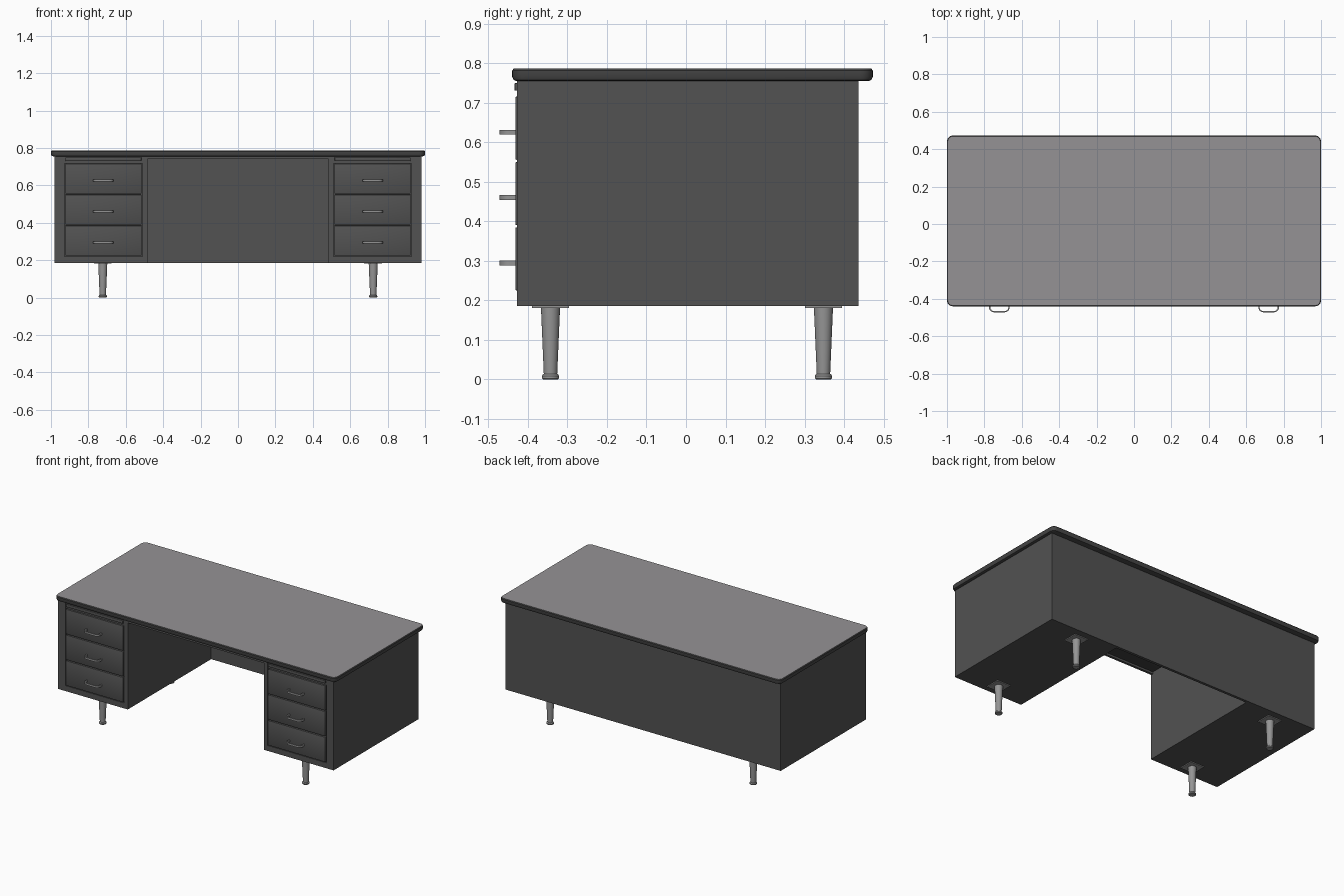
import bpy, bmesh, math
from mathutils import Vector

cube = bpy.data.objects.get("Cube")
if cube:
    bpy.data.objects.remove(cube, do_unlink=True)


def material(name, rgb):
    m = bpy.data.materials.new(name)
    m.use_nodes = True
    m.diffuse_color = (*rgb, 1)
    m.node_tree.nodes["Principled BSDF"].inputs["Base Color"].default_value = (*rgb, 1)
    return m


BODY = material("charcoal_steel", (0.085, 0.085, 0.085))
EDGE = material("dark_rubber_edge", (0.06, 0.06, 0.06))
TOP = material("warm_grey_laminate", (0.30, 0.29, 0.30))
METAL = material("brushed_metal", (0.30, 0.30, 0.30))


def finish(name, bm, *mats, smooth=False):
    bmesh.ops.recalc_face_normals(bm, faces=bm.faces)
    me = bpy.data.meshes.new(name)
    bm.to_mesh(me)
    bm.free()
    for m in mats:
        me.materials.append(m)
    ob = bpy.data.objects.new(name, me)
    bpy.context.collection.objects.link(ob)
    if smooth:
        bpy.ops.object.select_all(action='DESELECT')
        ob.select_set(True)
        bpy.context.view_layer.objects.active = ob
        bpy.ops.object.shade_smooth_by_angle(angle=math.radians(35))
    return ob


def box(name, lo, hi, mat, bevel=0.0):
    """Box between two corners, optionally with rounded edges."""
    bm = bmesh.new()
    bmesh.ops.create_cube(bm, size=1)
    lo, hi = Vector(lo), Vector(hi)
    for v in bm.verts:
        v.co = (lo + hi) / 2 + v.co * (hi - lo)
    if bevel:
        bmesh.ops.bevel(bm, geom=bm.edges[:], offset=bevel, segments=2,
                        profile=0.5, affect='EDGES')
    return finish(name, bm, mat, smooth=bevel > 0)


def x_box(name, s, x0, x1, y0, y1, z0, z1, mat, bevel=0.0):
    """Box given on the +x side, placed on side s."""
    a, b = sorted((s * x0, s * x1))
    return box(name, (a, y0, z0), (b, y1, z1), mat, bevel)


def lathe(name, profile, x, y, mat, sides=24):
    bm = bmesh.new()
    rings = [[bm.verts.new((x + r * math.cos(math.tau * i / sides),
                            y + r * math.sin(math.tau * i / sides), z))
              for i in range(sides)] for r, z in profile]
    for a, b in zip(rings, rings[1:]):
        for i in range(sides):
            j = (i + 1) % sides
            bm.faces.new((a[i], a[j], b[j], b[i]))
    bm.faces.new(rings[0])
    bm.faces.new(rings[-1])
    return finish(name, bm, mat, smooth=True)


def rounded_rect(x, y0, y1, r, n=6):
    pts = []
    corners = ((x, y1), (-x, y1), (-x, y0), (x, y0))
    for k, (cx, cy) in enumerate(corners):
        ox = cx - math.copysign(r, cx)
        oy = cy - r if cy == y1 else cy + r
        for i in range(n + 1):
            a = math.pi / 2 * (k + i / n)
            pts.append((ox + r * math.cos(a), oy + r * math.sin(a)))
    return pts


def table_top():
    """Stacked rounded outlines: soft lower edge, laminate on the upper face."""
    bm = bmesh.new()
    layers = ((0.012, 0.755), (0.004, 0.758), (0, 0.766), (0, 0.782), (0.004, 0.787))
    rings = []
    for inset, z in layers:
        outline = rounded_rect(1 - inset, -0.44 + inset, 0.473 - inset, 0.032 - inset)
        rings.append([bm.verts.new((x, y, z)) for x, y in outline])
    for a, b in zip(rings, rings[1:]):
        for i in range(len(a)):
            j = (i + 1) % len(a)
            bm.faces.new((a[i], a[j], b[j], b[i]))
    bm.faces.new(rings[0])
    bm.faces.new(rings[-1]).material_index = 1
    finish("table_top", bm, EDGE, TOP, smooth=True)


def handle(name, x, z):
    """Flat bow pull: a rectangular strip swept along a rounded U."""
    bm = bmesh.new()
    half, y_in, y_out, r, t, h = 0.055, -0.428, -0.472, 0.026, 0.007, 0.006

    def path(w, front, rad):
        pts = [(-w, y_in)]
        for k in range(7):
            a = math.pi / 2 * k / 6
            pts.append((-w + rad - rad * math.cos(a), front + rad - rad * math.sin(a)))
        return pts + [(-px, py) for px, py in reversed(pts)]
    outer, inner = path(half, y_out, r), path(half - t, y_out + t, r - t)
    rows = [[bm.verts.new((x + px, py, z + dz)) for px, py in pts]
            for pts, dz in ((outer, -h), (outer, h), (inner, h), (inner, -h))]
    for k in range(4):
        a, b = rows[k], rows[(k + 1) % 4]
        for i in range(len(a) - 1):
            bm.faces.new((a[i], a[i + 1], b[i + 1], b[i]))
    for i in (0, -1):
        bm.faces.new([row[i] for row in rows])
    finish(name, bm, METAL, smooth=True)


table_top()

# Back panel and the slim rail under the front of the top
box("back_panel", (-0.98, 0.42, 0.186), (0.98, 0.437, 0.756), BODY)
box("front_rail", (-0.485, -0.425, 0.742), (0.485, -0.41, 0.756), BODY)

LEG = ((0.019, 0), (0.022, 0.003), (0.022, 0.009), (0.019, 0.013),
       (0.017, 0.014), (0.024, 0.178), (0.024, 0.184))

for side, s in (("left", 1), ("right", -1)):
    # Pedestal core, with a face frame standing proud around the drawer bay
    x_box(side + "_pedestal", s, 0.485, 0.98, -0.415, 0.425, 0.186, 0.756, BODY)
    x_box(side + "_outer_stile", s, 0.928, 0.98, -0.428, -0.41, 0.186, 0.756, BODY)
    x_box(side + "_inner_stile", s, 0.485, 0.511, -0.428, -0.41, 0.186, 0.756, BODY)
    x_box(side + "_bottom_rail", s, 0.511, 0.928, -0.428, -0.41, 0.186, 0.221, BODY)
    x_box(side + "_top_rail", s, 0.511, 0.928, -0.424, -0.41, 0.718, 0.756, BODY)
    # Pull-out writing board above the drawers
    x_box(side + "_writing_board", s, 0.517, 0.922, -0.434, -0.41, 0.731, 0.75, BODY, 0.002)
    # Drawers with handles
    for n, level in enumerate(("bottom", "middle", "top")):
        z = 0.225 + 0.1655 * n
        x_box(f"{side}_{level}_drawer", s, 0.516, 0.923, -0.432, -0.41,
              z, z + 0.16, BODY, 0.003)
        handle(f"{side}_{level}_handle", s * 0.72, 0.295 + 0.1655 * n)
    # Legs on square mounting plates
    for end, y in (("front", -0.343), ("back", 0.348)):
        x_box(f"{side}_{end}_leg_plate", s, 0.675, 0.771, y - 0.047, y + 0.047,
              0.181, 0.187, METAL)
        lathe(f"{side}_{end}_leg", LEG, s * 0.723, y, METAL)
